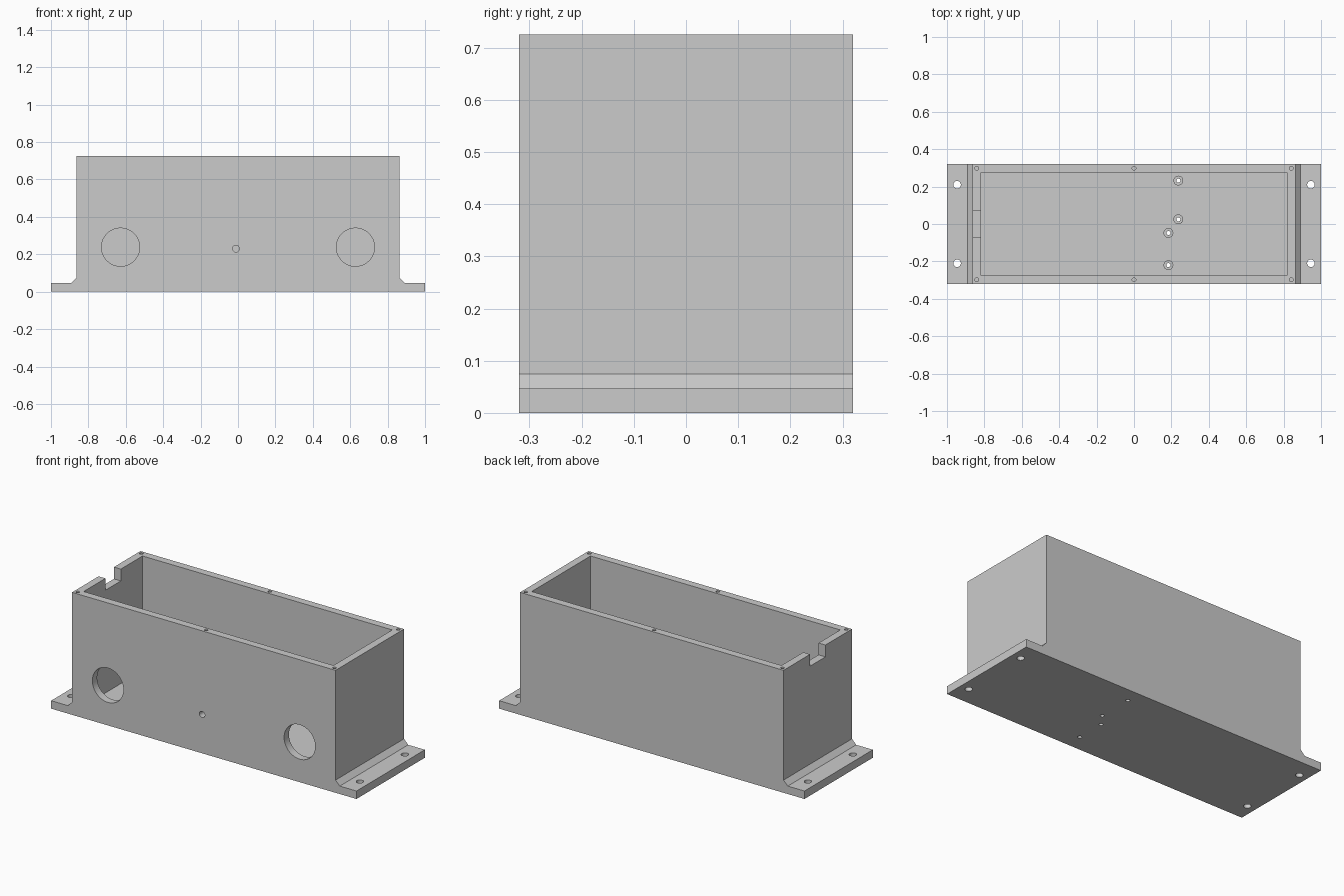
import bpy
import bmesh
from math import radians
from mathutils import Matrix, Vector

cube = bpy.data.objects.get("Cube")
if cube:
    bpy.data.objects.remove(cube, do_unlink=True)

HALF_DEPTH, HEIGHT, WALL = 0.32, 0.725, 0.045
BODY_X, FLANGE_Z, CHAMFER = 0.863, 0.047, 0.028

grey = bpy.data.materials.new("plain grey")
grey.use_nodes = True
grey.diffuse_color = (0.6, 0.6, 0.6, 1)
grey.node_tree.nodes["Principled BSDF"].inputs["Base Color"].default_value = (0.6, 0.6, 0.6, 1)


def make_object(name, bm):
    bmesh.ops.recalc_face_normals(bm, faces=bm.faces)
    mesh = bpy.data.meshes.new(name)
    bm.to_mesh(mesh)
    bm.free()
    mesh.materials.append(grey)
    obj = bpy.data.objects.new(name, mesh)
    bpy.context.collection.objects.link(obj)
    return obj


def box(name, low, high):
    low, high = Vector(low), Vector(high)
    bm = bmesh.new()
    bmesh.ops.create_cube(bm, size=1)
    bmesh.ops.scale(bm, vec=high - low, verts=bm.verts)
    bmesh.ops.translate(bm, vec=(low + high) / 2, verts=bm.verts)
    return make_object(name, bm)


def cylinder(name, centre, radius, length, along_y=False):
    turn = Matrix.Rotation(radians(90), 4, "X") if along_y else Matrix()
    bm = bmesh.new()
    bmesh.ops.create_cone(bm, cap_ends=True, segments=48, radius1=radius, radius2=radius,
                          depth=length, matrix=Matrix.Translation(centre) @ turn)
    return make_object(name, bm)


def cut(target, cutter, keep=False):
    cutter.hide_render = True
    mod = target.modifiers.new("cut", "BOOLEAN")
    mod.operation, mod.solver, mod.object = "DIFFERENCE", "EXACT", cutter
    bpy.context.view_layer.objects.active = target
    bpy.ops.object.modifier_apply(modifier=mod.name)
    if not keep:
        bpy.data.objects.remove(cutter, do_unlink=True)


def smooth(obj):
    bpy.ops.object.select_all(action="DESELECT")
    obj.select_set(True)
    bpy.context.view_layer.objects.active = obj
    bpy.ops.object.shade_smooth_by_angle(angle=radians(30))


# Housing outline with mounting flanges and chamfered roots, extruded in depth
half = [(1, 0), (1, FLANGE_Z), (BODY_X + CHAMFER, FLANGE_Z),
        (BODY_X, FLANGE_Z + CHAMFER), (BODY_X, HEIGHT)]
outline = half + [(-x, z) for x, z in reversed(half)]
bm = bmesh.new()
face = bm.faces.new([bm.verts.new((x, -HALF_DEPTH, z)) for x, z in outline])
sides = bmesh.ops.extrude_face_region(bm, geom=[face])["geom"]
bmesh.ops.translate(bm, vec=(0, 2 * HALF_DEPTH, 0),
                    verts=[v for v in sides if isinstance(v, bmesh.types.BMVert)])
housing = make_object("housing", bm)

# Open cavity and cable notch in the right end wall
inner_x, inner_y = BODY_X - WALL, HALF_DEPTH - WALL
cut(housing, box("cavity_cutter", (-inner_x, -inner_y, FLANGE_Z), (inner_x, inner_y, 1)))
cut(housing, box("notch_cutter", (-0.95, -0.072, HEIGHT - 0.07), (-0.75, 0.072, 1)))

# Front wall openings
for x, z, radius in [(-0.628, 0.238, 0.102), (0.628, 0.238, 0.102), (-0.011, 0.23, 0.018)]:
    cut(housing, cylinder("front_hole_cutter", (x, -HALF_DEPTH, z), radius, 0.2, True))

# Flange bolt holes
for x in (-0.946, 0.946):
    for y in (-0.21, 0.21):
        cut(housing, cylinder("bolt_hole_cutter", (x, y, 0), 0.02, 0.3))

# Blind lid screw holes in the rim
for x in (-0.841, 0, 0.841):
    for y in (-0.298, 0.298):
        cut(housing, cylinder("lid_screw_cutter", (x, y, HEIGHT), 0.01, 0.2))

# Board standoffs with screw holes through the floor
for i, (x, y) in enumerate([(0.237, 0.232), (0.237, 0.025), (0.184, -0.048), (0.184, -0.22)]):
    standoff = cylinder(f"standoff_{i + 1}", (x, y, FLANGE_Z + 0.015), 0.026, 0.05)
    cutter = cylinder("standoff_hole_cutter", (x, y, 0), 0.011, 0.4)
    cut(standoff, cutter, keep=True)
    cut(housing, cutter)
    smooth(standoff)

smooth(housing)
